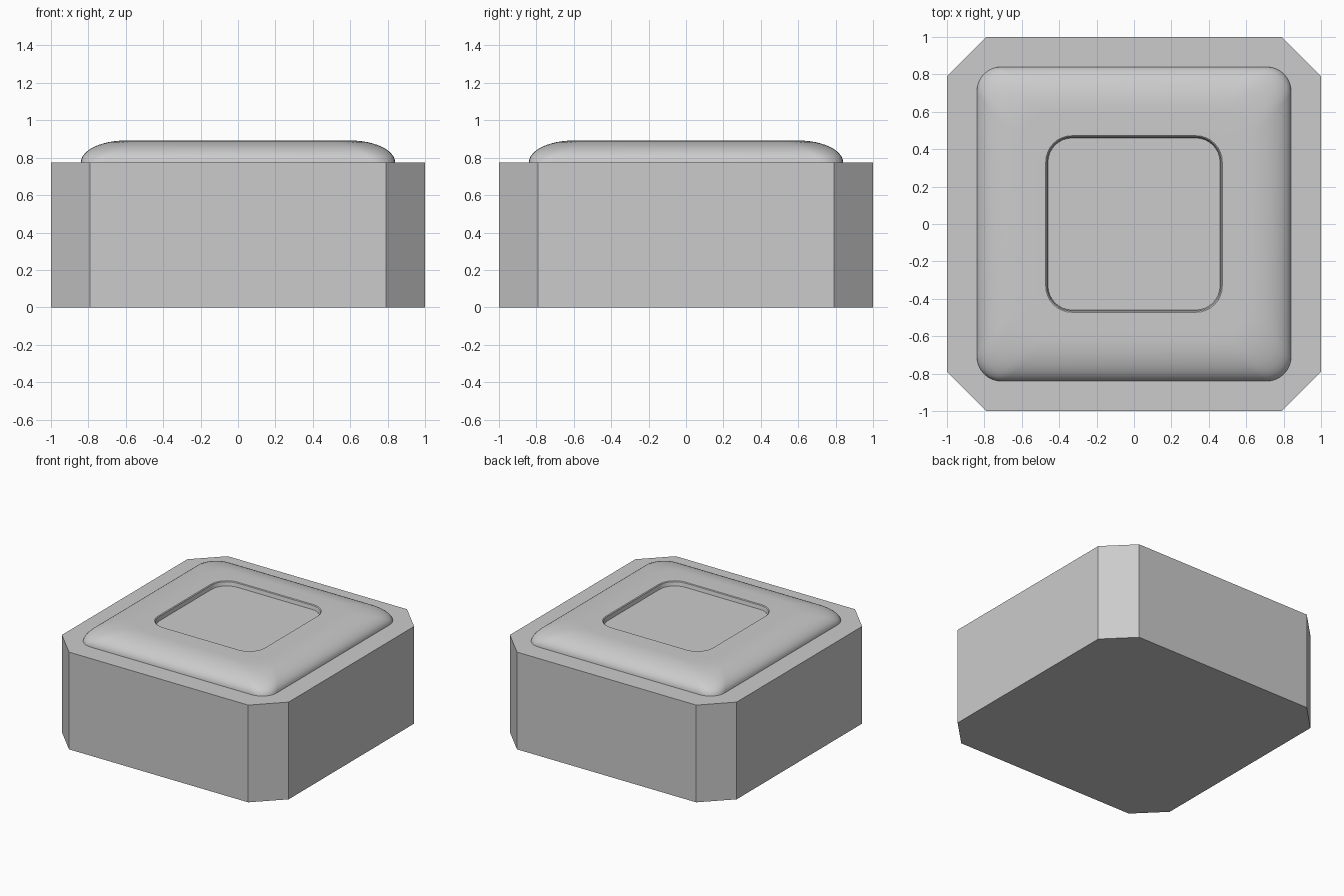
import bpy, bmesh, math

if "Cube" in bpy.data.objects:
    bpy.data.objects.remove(bpy.data.objects["Cube"])

grey = bpy.data.materials.new("light grey")
grey.diffuse_color = (0.6, 0.6, 0.6, 1)
grey.use_nodes = True
grey.node_tree.nodes["Principled BSDF"].inputs["Base Color"].default_value = grey.diffuse_color


def rounded_square(half, radius, steps):
    """Counter-clockwise outline; one step gives plain chamfered corners."""
    pts = []
    for corner in range(4):
        cx, cy = [(1, 1), (-1, 1), (-1, -1), (1, -1)][corner]
        for i in range(steps + 1):
            a = math.pi / 2 * (corner + i / steps)
            pts.append((cx * (half - radius) + radius * math.cos(a),
                        cy * (half - radius) + radius * math.sin(a)))
    return pts


def stack(name, rings, steps, smooth):
    """Skin a stack of (half width, corner radius, height) outlines."""
    bm = bmesh.new()
    loops = [[bm.verts.new((x, y, z)) for x, y in rounded_square(h, r, steps)]
             for h, r, z in rings]
    n = len(loops[0])
    for low, high in zip(loops, loops[1:]):
        for i in range(n):
            j = (i + 1) % n
            bm.faces.new((low[i], low[j], high[j], high[i]))
    bm.faces.new(loops[0][::-1])
    bm.faces.new(loops[-1])
    mesh = bpy.data.meshes.new(name)
    bm.to_mesh(mesh)
    bm.free()
    mesh.materials.append(grey)
    ob = bpy.data.objects.new(name, mesh)
    bpy.context.collection.objects.link(ob)
    if smooth:
        bpy.ops.object.select_all(action='DESELECT')
        ob.select_set(True)
        bpy.context.view_layer.objects.active = ob
        bpy.ops.object.shade_smooth_by_angle(angle=math.radians(30))
    return ob


# Block with chamfered vertical corners
BASE_TOP = 0.775
stack("base_block", [(1, 0.21, 0), (1, 0.21, BASE_TOP)], 1, False)

# Domed pad: elliptical shoulder, flat rim, then a shallow recess
rings = []
for i in range(13):
    t = math.pi / 2 * i / 12
    rings.append((0.60 + 0.24 * math.cos(t), 0.13 + 0.04 * math.sin(t),
                  BASE_TOP + 0.117 * math.sin(t)))
rings += [(0.472, 0.14, 0.892), (0.466, 0.135, 0.887), (0.46, 0.13, 0.857)]
stack("domed_pad", rings, 8, True)
